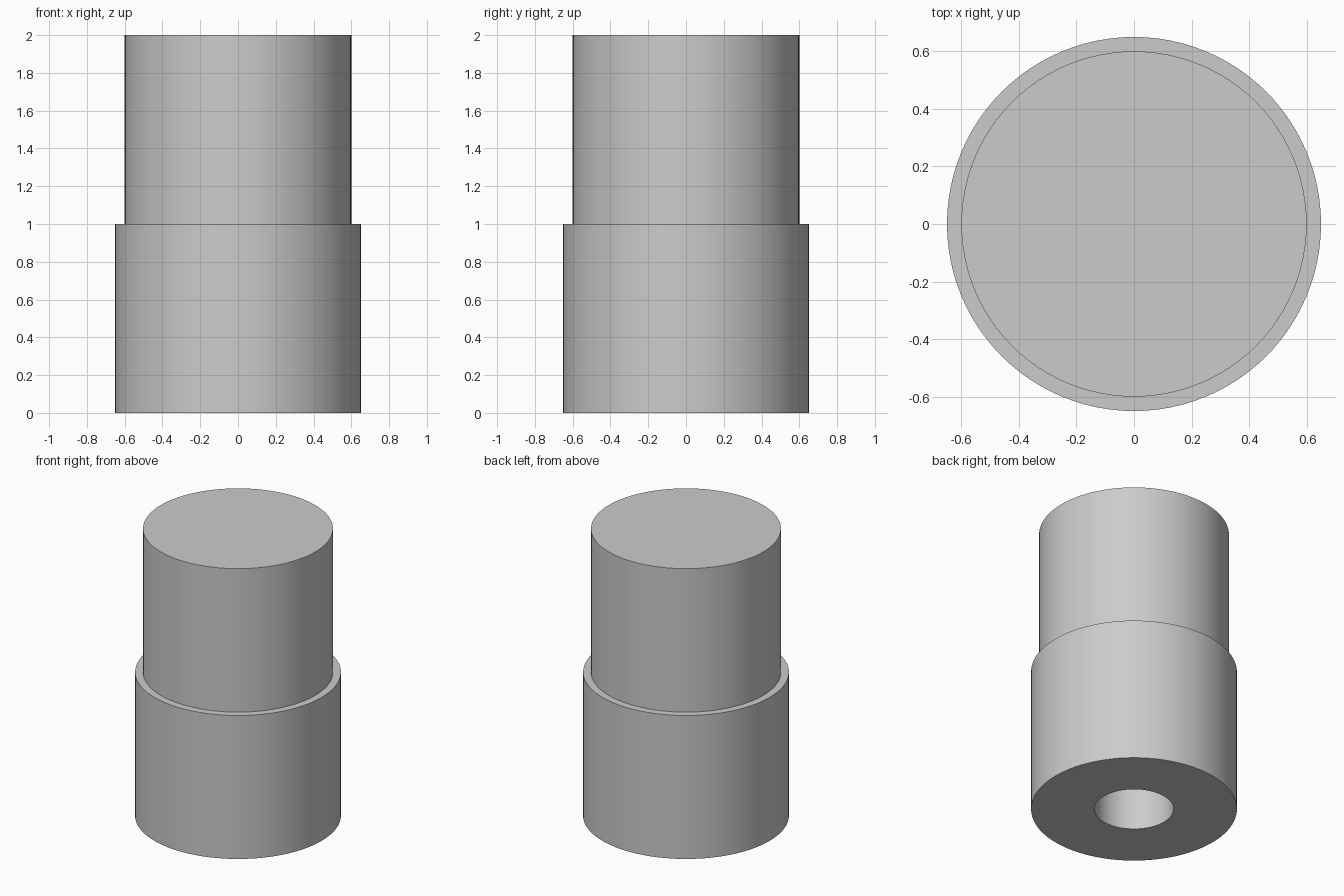
import bpy
import bmesh
from math import radians

cube = bpy.data.objects.get("Cube")
if cube:
    bpy.data.objects.remove(cube, do_unlink=True)

grey = bpy.data.materials.new("light_grey")
grey.use_nodes = True
colour = (0.6, 0.6, 0.6, 1)
grey.diffuse_color = colour
grey.node_tree.nodes["Principled BSDF"].inputs["Base Color"].default_value = colour


def lathe(name, profile, steps=96):
    """Spin a (radius, height) profile around the z axis."""
    bm = bmesh.new()
    verts = [bm.verts.new((r, 0, z)) for r, z in profile]
    edges = [bm.edges.new(pair) for pair in zip(verts, verts[1:])]
    bmesh.ops.spin(bm, geom=verts + edges, cent=(0, 0, 0), axis=(0, 0, 1),
                   angle=radians(360), steps=steps)
    bmesh.ops.remove_doubles(bm, verts=bm.verts, dist=0.0001)
    bmesh.ops.recalc_face_normals(bm, faces=bm.faces)
    mesh = bpy.data.meshes.new(name)
    bm.to_mesh(mesh)
    bm.free()
    mesh.materials.append(grey)
    obj = bpy.data.objects.new(name, mesh)
    bpy.context.collection.objects.link(obj)
    bpy.ops.object.select_all(action="DESELECT")
    obj.select_set(True)
    bpy.context.view_layer.objects.active = obj
    bpy.ops.object.shade_smooth_by_angle(angle=radians(30))
    return obj


# Stepped body: blind bore from below, wide base, narrower upper cylinder
lathe("stepped_body", [
    (0, 1), (0.25, 1), (0.25, 0),
    (0.65, 0), (0.65, 1),
    (0.6, 1), (0.6, 2), (0, 2),
])
